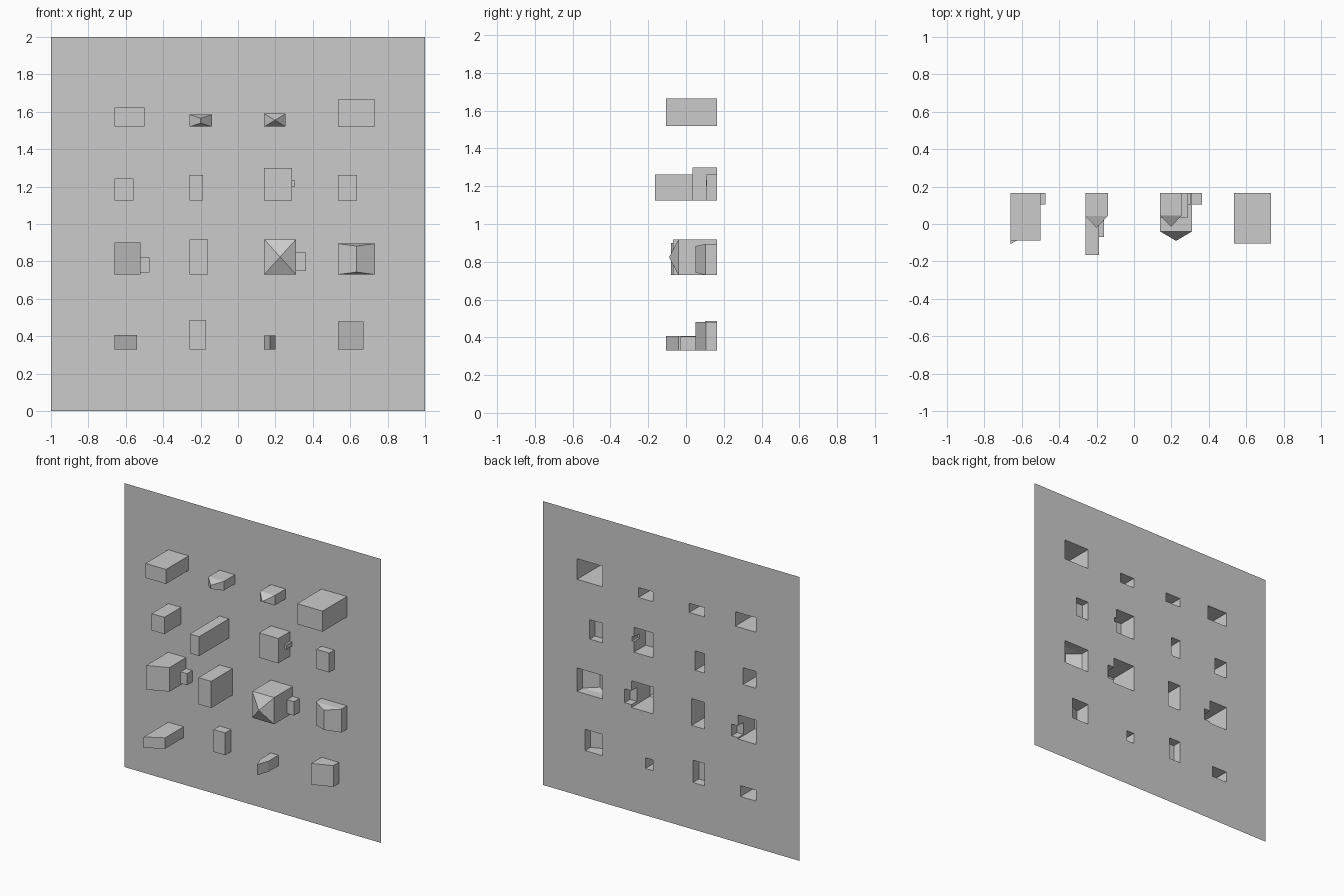
import bpy, bmesh

if "Cube" in bpy.data.objects:
    bpy.data.objects.remove(bpy.data.objects["Cube"])

BACK = 0.165  # plane of the wall; every block is hollow and open here
holes = []


def make(name, polys):
    """Build a flat-faced object from polygons given as point lists."""
    bm = bmesh.new()
    for p in polys:
        bm.faces.new([bm.verts.new(c) for c in p])
    bmesh.ops.remove_doubles(bm, verts=bm.verts, dist=1e-5)
    bmesh.ops.dissolve_degenerate(bm, edges=bm.edges, dist=1e-5)
    me = bpy.data.meshes.new(name)
    bm.to_mesh(me)
    bm.free()
    ob = bpy.data.objects.new(name, me)
    bpy.context.collection.objects.link(ob)


def x_quad(x, y0, y1, z0, z1):
    return [(x, y0, z0), (x, y1, z0), (x, y1, z1), (x, y0, z1)]


def shell(x0, x1, z0, z1, yl, yr, ridge=None, skip=()):
    """Open-backed box; yl/yr are front depths, ridge = (y, z inset)."""
    f = [(x0, yl, z0), (x1, yr, z0), (x1, yr, z1), (x0, yl, z1)]
    b = [(x, BACK, z) for x, _, z in f]
    polys = [[f[(i + 1) % 4], f[i], b[i], b[(i + 1) % 4]]
             for i in range(4) if i not in skip]
    if ridge:
        ry, inset = ridge
        xc = (x0 + x1) / 2
        lo, hi = (xc, ry, z0 + inset), (xc, ry, z1 - inset)
        polys += [[f[0], f[1], lo], [f[2], f[3], hi]]
        if hi[2] - lo[2] > 1e-4:
            polys += [[f[1], f[2], hi, lo], [f[3], f[0], lo, hi]]
        else:
            polys += [[f[1], f[2], lo], [f[3], f[0], lo]]
    else:
        polys.append(f)
    holes.append((x0, x1, z0, z1))
    return polys


def block(name, x0, x1, z0, z1, yl, yr=None, ridge=None, annex=None):
    yr = yl if yr is None else yr
    polys = shell(x0, x1, z0, z1, yl, yr, ridge, (1,) if annex else ())
    if annex:  # side box opening into the main block
        ax, a0, a1, ay = annex
        polys += shell(x1, ax, a0, a1, ay, ay, None, (3,))
        polys += [x_quad(x1, yr, ay, z0, z1), x_quad(x1, ay, BACK, z0, a0),
                  x_quad(x1, ay, BACK, a1, z1)]
    make(name, polys)


C = (-0.66, -0.26, 0.14, 0.535)   # column left edges
R = (1.52, 1.125, 0.73, 0.33)     # row bottom edges

# Top row
block("top_box_1", C[0], -0.50, R[0], 1.622, -0.087)
block("top_ridged_box", C[1], -0.14, R[0], 1.585, 0.043, ridge=(-0.02, 0.02))
block("top_pointed_box", C[2], 0.255, R[0], 1.59, 0.045, ridge=(-0.015, 0.035))
block("top_box_4", C[3], 0.733, R[0], 1.665, -0.105)
# Upper middle row
block("upper_box_1", C[0], -0.56, R[1], 1.243, -0.02)
block("upper_box_2", C[1], -0.187, R[1], 1.262, -0.165)
block("upper_annex_box", C[2], 0.29, R[1], 1.30, 0.035,
      annex=(0.305, 1.20, 1.232, 0.105))
block("upper_box_4", C[3], 0.635, R[1], 1.262, 0.108)
# Lower middle row
block("lower_annex_box", C[0], -0.52, R[2], 0.90, -0.08, -0.02,
      annex=(-0.472, 0.74, 0.822, 0.105))
block("lower_box_2", C[1], -0.16, R[2], 0.918, -0.07)
block("lower_pointed_box", C[2], 0.31, R[2], 0.918, -0.04,
      ridge=(-0.09, 0.094), annex=(0.363, 0.75, 0.848, 0.105))
block("lower_ridged_box", C[3], 0.733, R[2], 0.895, 0.103, ridge=(0.05, 0.013))
# Bottom row
block("bottom_slanted_box", C[0], -0.54, R[3], 0.407, -0.107, -0.04)
block("bottom_box_2", C[1], -0.17, R[3], 0.487, 0.1)
block("bottom_gabled_box", C[2], 0.20, R[3], 0.405, 0.05, ridge=(-0.03, 0.0))
block("bottom_slanted_box_4", C[3], 0.67, R[3], 0.48, 0.05, 0.105)

# Wall sheet with an opening behind every block
xs = sorted({-1.0, 1.0} | {v for h in holes for v in h[:2]})
zs = sorted({0.0, 2.0} | {v for h in holes for v in h[2:]})
cells = []
for xa, xb in zip(xs, xs[1:]):
    for za, zb in zip(zs, zs[1:]):
        xm, zm = (xa + xb) / 2, (za + zb) / 2
        if not any(h[0] < xm < h[1] and h[2] < zm < h[3] for h in holes):
            cells.append([(xa, BACK, za), (xb, BACK, za),
                          (xb, BACK, zb), (xa, BACK, zb)])
bm_wall = []
for c in cells:
    bm_wall.append(c)
bm = bmesh.new()
for c in bm_wall:
    bm.faces.new([bm.verts.new(p) for p in c])
bmesh.ops.remove_doubles(bm, verts=bm.verts, dist=1e-6)
me = bpy.data.meshes.new("wall")
bm.to_mesh(me)
bm.free()
bpy.context.collection.objects.link(bpy.data.objects.new("wall", me))
